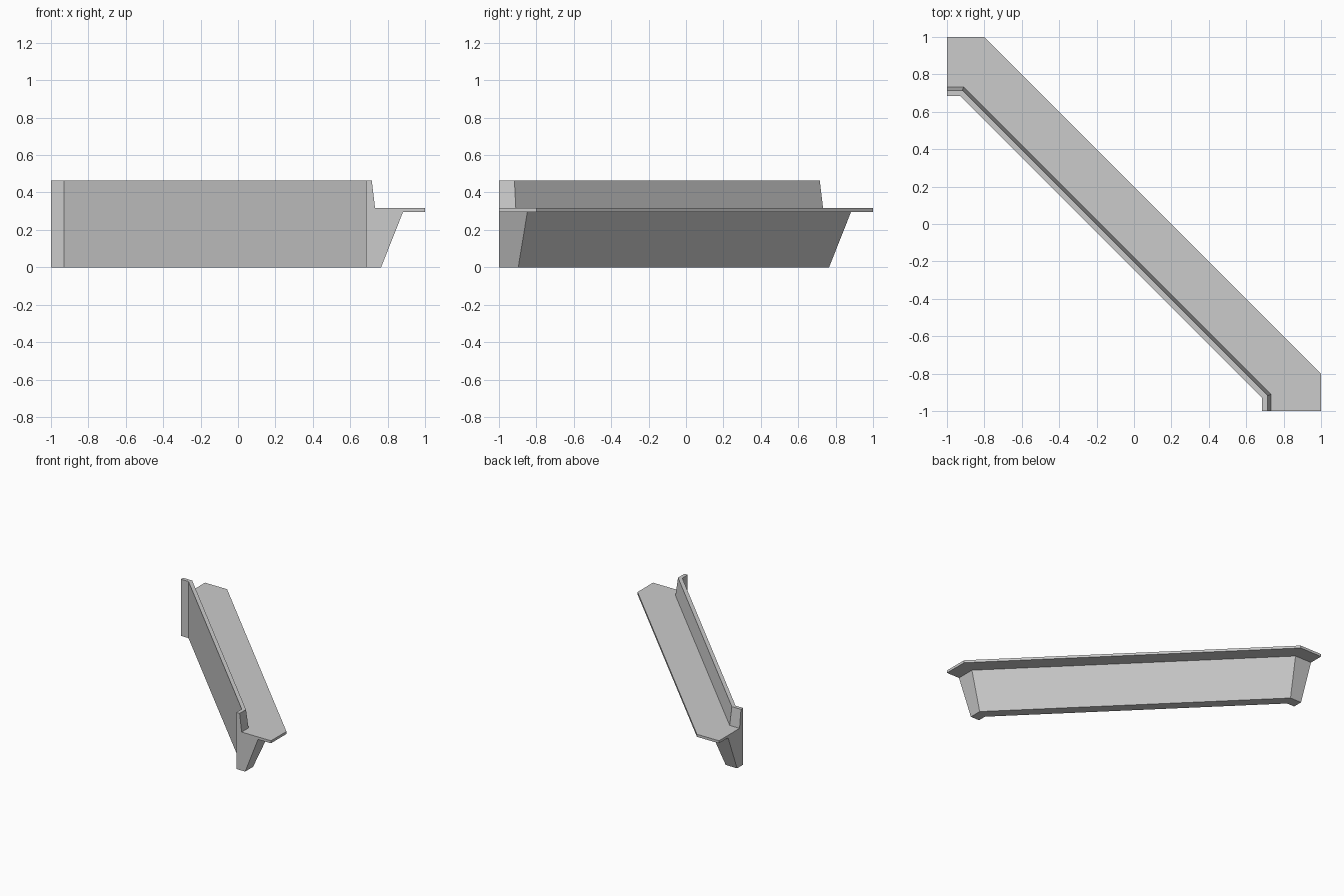
import bpy, bmesh, math

if "Cube" in bpy.data.objects:
    bpy.data.objects.remove(bpy.data.objects["Cube"])

# Plain grey plaster
grey = bpy.data.materials.new("light_grey")
grey.diffuse_color = (0.6, 0.6, 0.6, 1)
grey.use_nodes = True
grey.node_tree.nodes["Principled BSDF"].inputs["Base Color"].default_value = grey.diffuse_color

# Cross-section of the counter: (distance behind the front face, height)
FRONT, BEND = 0.685, -0.93
profile = [(0, 0), (0.08, 0), (0.197, 0.295), (0.315, 0.295),
           (0.315, 0.316), (0.048, 0.316), (0.03, 0.465), (0, 0.465)]


def stations(d):
    """Plan points of one profile point along the mitred path."""
    side = FRONT + d
    bend = BEND + d * math.tan(math.radians(22.5))
    return [(side, -1), (side, bend), (bend, side), (-1, side)]


# Diagonal counter: wall and shelf swept with a short return at each end
bm = bmesh.new()
rails = [[bm.verts.new((x, y, z)) for x, y in stations(d)] for d, z in profile]
n = len(rails)
for i in range(n):
    a, b = rails[i], rails[(i + 1) % n]
    for k in range(3):
        bm.faces.new((a[k], b[k], b[k + 1], a[k + 1]))
for k in (0, 3):
    bm.faces.new([r[k] for r in rails])
bmesh.ops.recalc_face_normals(bm, faces=bm.faces)

mesh = bpy.data.meshes.new("corner_counter")
bm.to_mesh(mesh)
bm.free()
mesh.materials.append(grey)
counter = bpy.data.objects.new("corner_counter", mesh)
bpy.context.collection.objects.link(counter)
